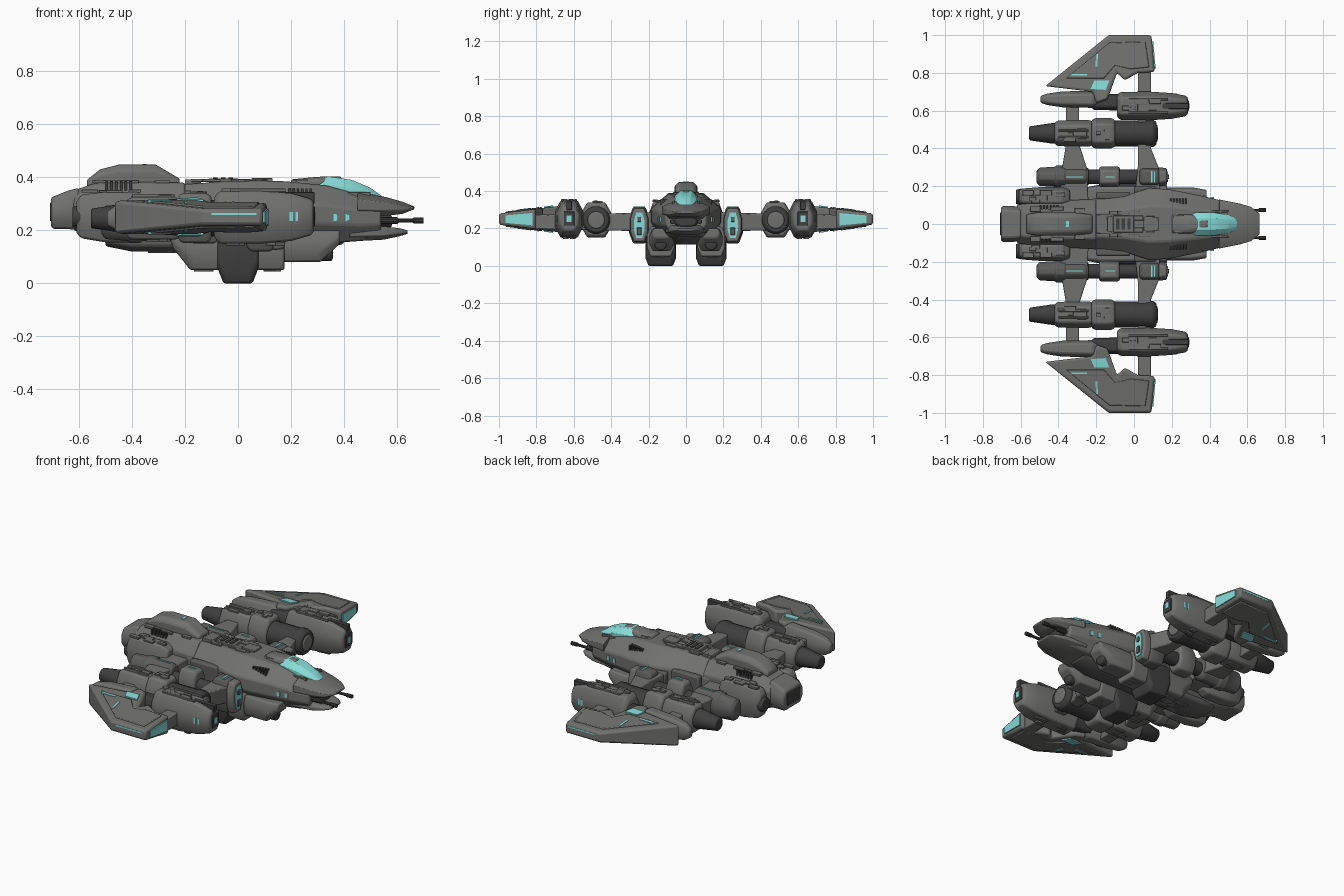
import bpy, bmesh, math, random
from mathutils import Matrix, Vector

random.seed(7)

def material(name, rgb):
    m = bpy.data.materials.new(name)
    m.diffuse_color = (*rgb, 1)
    return m

HULL = material("hull grey", (0.165, 0.165, 0.16))
MID = material("machinery grey", (0.11, 0.11, 0.108))
DARK = material("dark metal", (0.05, 0.05, 0.05))
GLOW = material("cyan glass", (0.24, 0.72, 0.68))

def finish(bm, name, mat, bevel=0.0, mirror=True):
    bmesh.ops.recalc_face_normals(bm, faces=bm.faces[:])
    me = bpy.data.meshes.new(name)
    bm.to_mesh(me)
    bm.free()
    me.materials.append(mat)
    me.shade_smooth()
    me.set_sharp_from_angle(angle=math.radians(32))
    ob = bpy.data.objects.new(name, me)
    bpy.context.collection.objects.link(ob)
    if bevel:
        b = ob.modifiers.new("bevel", 'BEVEL')
        b.width, b.segments, b.angle_limit = bevel, 2, math.radians(32)
    if mirror:
        m = ob.modifiers.new("mirror", 'MIRROR')
        m.use_axis = (False, True, False)
        m.use_mirror_merge = False
    return ob

def skin(name, rings, mat, bevel=0.0, mirror=True):
    """Join rings of points into a closed body."""
    bm = bmesh.new()
    vs = [[bm.verts.new(p) for p in r] for r in rings]
    n = len(vs[0])
    for a, b in zip(vs, vs[1:]):
        for i in range(n):
            bm.faces.new((a[i], a[(i + 1) % n], b[(i + 1) % n], b[i]))
    bm.faces.new(vs[0][::-1])
    bm.faces.new(vs[-1])
    return finish(bm, name, mat, bevel, mirror)

def loft(name, secs, mat, y=0, kt=0.6, kb=0.6, ch=0.3, bevel=0.008, mirror=None):
    """Chamfered body along x; secs = (x, z bottom, z top, half width)."""
    rings = []
    for x, zb, zt, w in secs:
        c = (zt - zb) * ch
        half = [(w * kb, zb), (w, zb + c), (w, zt - c), (w * kt, zt)]
        rings.append([(x, y + a, z) for a, z in half] + [(x, y - a, z) for a, z in half[::-1]])
    return skin(name, rings, mat, bevel, y != 0 if mirror is None else mirror)

def tube(name, y, z, prof, mat, n=16, sz=1.0, bevel=0.004):
    rings = [[(x, y + r * math.cos(math.tau * (i + .5) / n), z + sz * r * math.sin(math.tau * (i + .5) / n))
              for i in range(n)] for x, r in prof]
    return skin(name, rings, mat, bevel, y != 0)

def prism(name, poly, z, h, mat, bevel=0.006):
    """Plan outline in xy, half thickness h(y) about height z."""
    return skin(name, [[(x, y, z - h(y)) for x, y in poly], [(x, y, z + h(y)) for x, y in poly]], mat, bevel)

def boxes(name, items, mat, bevel=0.003, mirror=True):
    """Many boxes (x0, x1, y0, y1, z0, z1) as one object."""
    bm = bmesh.new()
    for x0, x1, y0, y1, z0, z1 in items:
        m = Matrix.Translation(((x0 + x1) / 2, (y0 + y1) / 2, (z0 + z1) / 2)) @ Matrix.Diagonal((x1 - x0, y1 - y0, z1 - z0, 1))
        bmesh.ops.create_cube(bm, size=1, matrix=m)
    return finish(bm, name, mat, bevel, mirror)

# Fuselage: front hull, rear hull, split beak
loft("front_hull", [(-.25, .15, .37, .13), (-.05, .15, .385, .15), (.08, .15, .388, .19), (.18, .15, .385, .185),
                    (.33, .15, .37, .155), (.46, .16, .335, .125), (.54, .17, .32, .11)], HULL, kt=.5, kb=.65, ch=.34)
loft("upper_beak", [(.45, .25, .345, .13), (.56, .255, .325, .108), (.62, .262, .308, .09), (.665, .28, .29, .055)], HULL, kt=.5, kb=.8, bevel=.005)
loft("lower_beak", [(.42, .158, .225, .11), (.55, .165, .215, .095), (.61, .178, .208, .075), (.64, .187, .2, .05)], HULL, kt=.8, kb=.6, bevel=.005)
loft("nose_core", [(.5, .2, .27, .07), (.58, .21, .26, .055)], DARK)
loft("rear_hull", [(-.62, .2, .35, .10), (-.55, .18, .375, .115), (-.47, .15, .385, .125), (-.2, .15, .38, .13)], HULL, ch=.3)
loft("tail_engine", [(-.705, .21, .325, .09), (-.69, .205, .33, .095), (-.64, .205, .35, .095), (-.6, .2, .36, .09)], HULL, kt=.75, kb=.75)
boxes("tail_exhaust", [(-.709, -.70, -.06, .06, .235, .305)], DARK, mirror=False)
loft("dorsal_hump", [(-.57, .36, .39, .05), (-.52, .36, .43, .06), (-.45, .36, .448, .062), (-.31, .36, .448, .06),
                     (-.22, .36, .395, .05)], HULL, kt=.65, kb=1, ch=.25)
loft("belly_keel", [(-.5, .14, .19, .08), (-.4, .12, .19, .09), (.3, .12, .19, .09), (.4, .15, .19, .07)], MID)

# Canopy with frame
loft("canopy", [(.30, .34, .385, .055), (.34, .34, .404, .062), (.43, .33, .39, .06), (.50, .32, .36, .048), (.545, .315, .328, .03)],
     GLOW, kt=.5, kb=1, ch=.45, bevel=.006)
loft("canopy_fairing", [(.2, .36, .392, .05), (.30, .36, .402, .05), (.39, .36, .404, .022)], HULL, kt=.6, kb=1)
boxes("canopy_sill", [(.29, .5, .062, .074, .325, .345)], HULL)

# Nose guns
tube("gun_barrel", .073, .237, [(.45, .013), (.6, .013), (.605, .008), (.66, .008), (.662, .011), (.70, .011)], DARK, n=10, bevel=0)

# Rear side engines
loft("side_engine", [(-.61, .19, .31, .035), (-.59, .17, .335, .045), (-.5, .155, .345, .052), (-.38, .155, .345, .052),
                     (-.34, .18, .32, .04)], HULL, y=.143)
tube("side_engine_nozzle", .143, .25, [(-.625, .038), (-.6, .045), (-.58, .04)], DARK)

# Landing pods under the hull
loft("pod_body", [(-.25, .14, .2, .06), (-.18, .05, .21, .074), (.175, .05, .21, .074)], HULL, y=.135, kt=.8, kb=.75)
loft("pod_foot", [(-.078, .06, .19, .078), (-.055, 0, .19, .081), (.055, 0, .19, .081), (.078, .06, .19, .078)], DARK, y=.135, kt=.9, kb=.8, ch=.2)
loft("pod_nose", [(.17, .08, .2, .064), (.31, .08, .2, .064), (.385, .15, .2, .05)], HULL, y=.13, kt=.8, kb=.75)
tube("pod_lamp", .135, .115, [(.2, .032), (.352, .032), (.358, .02)], DARK)

# Wing struts
thick = lambda y: .05 - .02 * (y - .2)
prism("front_strut", [(.0, .12), (.14, .12), (.13, .3), (.09, .4), (.09, .85), (.02, .85), (.02, .4), (.02, .3)], .235, thick, HULL)
prism("rear_strut", [(-.4, .1), (-.24, .1), (-.25, .3), (-.29, .42), (-.29, .7), (-.36, .7), (-.36, .42), (-.38, .3)], .235, thick, HULL)

# Inner nacelle: dark core, rear drum, middle block, front intake
tube("inner_core", .25, .22, [(-.45, .04), (.1, .04)], DARK, n=12)
tube("inner_rear_drum", .25, .23, [(-.515, .035), (-.5, .05), (-.42, .055), (-.41, .062), (-.37, .062), (-.36, .056),
                                   (-.26, .056), (-.24, .045)], MID, n=12, sz=1.3)
loft("inner_block", [(-.185, .16, .3, .05), (-.17, .15, .31, .055), (-.09, .15, .31, .055), (-.075, .16, .3, .05)], HULL, y=.25)
loft("inner_intake", [(.03, .14, .3, .05), (.05, .12, .315, .055), (.12, .12, .315, .055), (.135, .13, .305, .048)], MID, y=.25)
loft("intake_lip", [(.13, .125, .31, .05), (.175, .13, .305, .046)], HULL, y=.25)
loft("intake_glow", [(.17, .15, .285, .027), (.179, .15, .285, .027)], GLOW, y=.25, bevel=0)
boxes("intake_bars", [(.172, .186, .238, .262, .165, .205), (.172, .186, .24, .26, .235, .262)], MID)

# Middle nacelle
tube("mid_cone", .48, .245, [(-.555, .034), (-.55, .038), (-.43, .056), (-.41, .056)], DARK)
loft("mid_body", [(-.42, .175, .315, .058), (-.40, .165, .325, .068), (-.24, .165, .325, .07), (-.22, .17, .32, .065)], HULL, y=.48)
loft("mid_collar", [(-.225, .165, .33, .068), (-.21, .152, .34, .08), (-.12, .152, .34, .08), (-.1, .165, .33, .07)], HULL, y=.48)
tube("mid_front", .48, .245, [(-.11, .07), (.06, .07), (.065, .075), (.1, .075), (.118, .062)], DARK)
tube("mid_front_ring", .48, .245, [(.1, .05), (.124, .045), (.126, .03)], HULL)
boxes("mid_top_rail", [(-.4, -.24, .455, .465, .32, .338), (-.4, -.24, .49, .5, .32, .338), (-.3, -.25, .45, .505, .32, .334)], HULL)

# Outer nacelle: rear spindle and front pod
loft("outer_spindle", [(-.495, .22, .27, .018), (-.46, .20, .295, .03), (-.38, .19, .31, .042), (-.22, .18, .32, .045), (-.19, .2, .3, .035)], HULL, y=.66)
loft("outer_link", [(-.22, .2, .3, .04), (-.06, .2, .3, .045)], DARK, y=.645)
loft("outer_pod", [(-.09, .175, .325, .06), (-.07, .15, .348, .074), (.08, .15, .35, .076), (.2, .16, .34, .068), (.27, .18, .32, .055),
                   (.285, .19, .31, .046)], HULL, y=.625)
boxes("outer_pod_slot", [(.12, .289, .61, .64, .30, .344), (.283, .29, .597, .653, .215, .29)], DARK)
boxes("outer_pod_rail", [(-.03, .18, .583, .595, .345, .357), (-.03, .18, .655, .667, .345, .357), (-.03, .02, .583, .667, .345, .355)], HULL)
boxes("outer_pod_lamp", [(.288, .293, .612, .638, .235, .27)], GLOW, bevel=0)
boxes("outer_pod_window", [(.195, .207, .688, .694, .235, .27), (.215, .227, .683, .69, .235, .27)], GLOW, bevel=0)

# Wing tip blade with raised panel and glowing inlays
blade = lambda y: .055 - .125 * (y - .8)
prism("wing_blade", [(-.47, .73), (-.14, .995), (-.13, 1.0), (.092, 1.0), (.11, .805), (.02, .8), (-.05, .76), (-.09, .80), (-.14, .66), (-.2, .64), (-.22, .70)],
      .25, blade, HULL, .012)
prism("wing_panel", [(-.36, .77), (-.13, .96), (.06, .965), (.08, .83), (-.02, .82), (-.1, .84), (-.16, .77)], .25, lambda y: blade(y) + .006, HULL, .004)
prism("wing_inlay", [(-.23, .715), (-.21, .76), (-.13, .76), (-.15, .71)], .25, lambda y: blade(y) + .007, GLOW, 0)
prism("wing_slit", [(-.34, .785), (-.34, .795), (-.25, .795), (-.25, .785)], .25, lambda y: blade(y) + .009, GLOW, 0)
prism("wing_stripe", [(-.205, .83), (-.2, .9), (-.19, .9), (-.195, .83)], .25, lambda y: blade(y) + .009, GLOW, 0)
prism("wing_tip_light", [(.09, .82), (.09, .965), (.102, .965), (.115, .82)], .25, lambda y: .75 * blade(y) - .006, GLOW, 0)
prism("wing_edge_light", [(-.1, .99), (.07, .99), (.07, 1.001), (-.1, 1.001)], .262, lambda y: .004, GLOW, 0)

# Hull windows and small lights
boxes("hull_windows", [(.36, .378, .136, .151, .235, .262), (.405, .423, .128, .142, .235, .262)], GLOW, bevel=0)
boxes("drum_lights", [(-.36, -.27, .247, .252, .298, .305), (-.15, -.1, .245, .252, .308, .314), (.09, .098, .22, .28, .312, .318),
                      (.105, .11, .22, .28, .312, .318)], GLOW, bevel=0)
boxes("spine_light", [(-.36, -.345, -.015, .015, .445, .451)], GLOW, bevel=0, mirror=False)

# Spine hatches and vents
boxes("spine_hatch", [(-.11, .0, -.045, .045, .37, .396), (.05, .13, -.035, .035, .375, .397), (-.2, -.14, -.05, .05, .36, .392)], HULL, mirror=False)
boxes("spine_grille", [(-.095 + .03 * i, -.078 + .03 * i, -.03, .03, .39, .4) for i in range(3)], DARK, 0, False)
boxes("shoulder_vents", [(.19 + .016 * i, .199 + .016 * i, .105, .135, .325, .358) for i in range(6)], DARK, 0)
boxes("rear_vents", [(-.5 + .018 * i, -.49 + .018 * i, .075, .1, .35, .386) for i in range(6)], DARK, 0)
boxes("side_ducts", [(-.2, -.02, .13, .17, .2, .31), (.0, .12, .16, .2, .2, .29)], MID, .01)

# Scattered surface plates: (x0, x1, y0, y1, z, count)
plates = []
for x0, x1, y0, y1, z, n in [(-.2, .25, .03, .075, .383, 12), (-.54, -.25, .065, .085, .378, 6), (-.57, -.38, .12, .17, .342, 6),
                             (-.39, -.25, .44, .52, .322, 6), (-.2, -.13, .45, .51, .337, 4), (-.05, .15, .6, .65, .346, 5),
                             (-.16, .15, .1, .17, .045, 5), (-.4, .25, .0, .05, .115, 8), (-.38, -.25, .44, .52, .158, 5),
                             (-.05, .15, .6, .65, .143, 5)]:
    for _ in range(n):
        x, y = random.uniform(x0, x1), random.uniform(y0, y1)
        a, b = random.uniform(.012, .035), random.uniform(.006, .015)
        plates.append((x - a, x + a, y - b, y + b, z, z + random.uniform(.008, .013)))
boxes("surface_plates", plates, HULL, .002)
